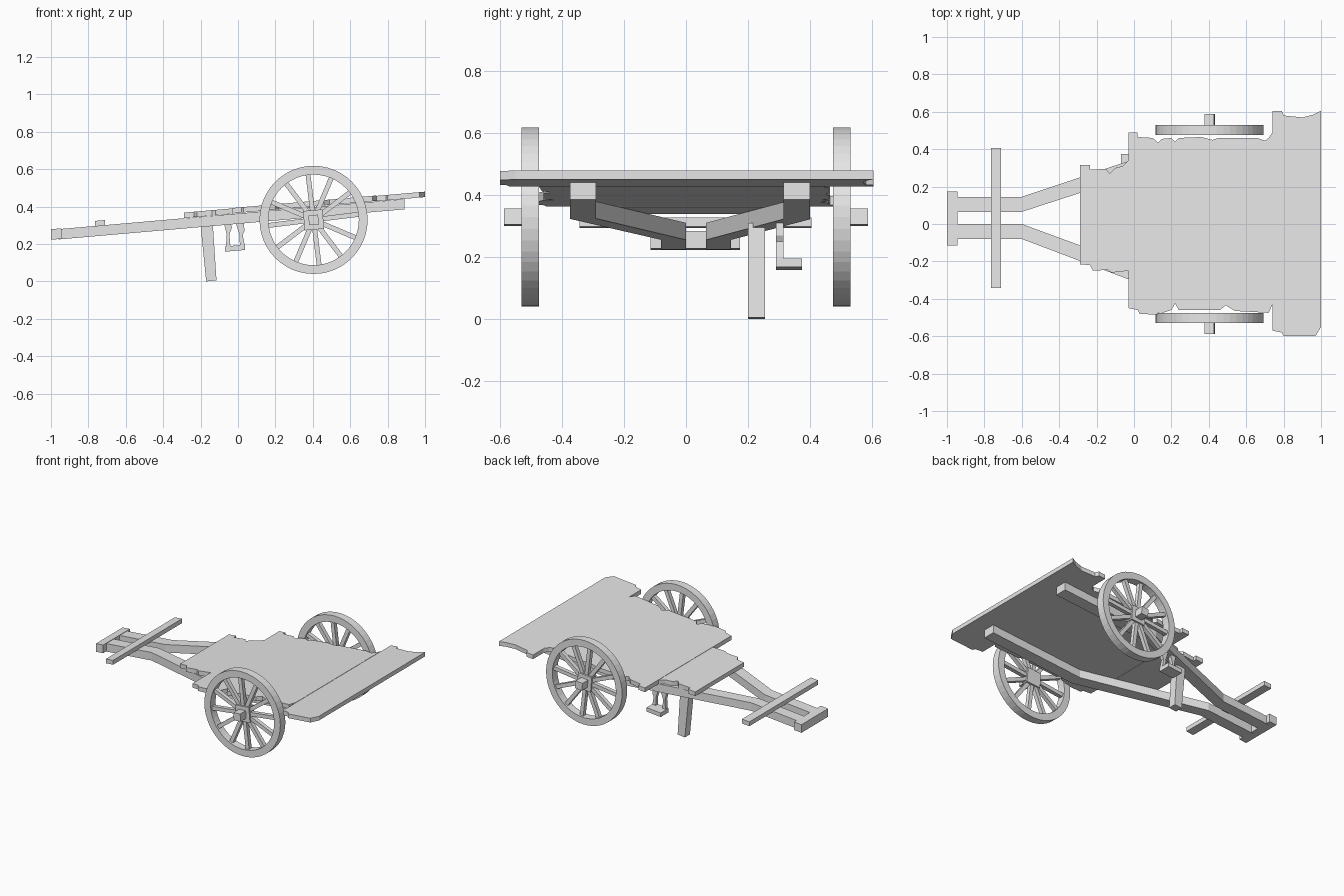
import bpy, bmesh, math
from mathutils import Matrix, Vector

cube = bpy.data.objects.get("Cube")
if cube:
    bpy.data.objects.remove(cube, do_unlink=True)

GREY = (0.8, 0.8, 0.8, 1)
wood = bpy.data.materials.new("weathered grey wood")
wood.use_nodes = True
wood.diffuse_color = GREY
wood.node_tree.nodes["Principled BSDF"].inputs["Base Color"].default_value = GREY

SLOPE = 0.087          # the whole bed and shafts rise towards the rear


def finish(name, bm):
    bmesh.ops.recalc_face_normals(bm, faces=bm.faces)
    mesh = bpy.data.meshes.new(name)
    bm.to_mesh(mesh)
    bm.free()
    mesh.materials.append(wood)
    obj = bpy.data.objects.new(name, mesh)
    bpy.context.collection.objects.link(obj)
    return obj


def prism(name, outline, low, high, place):
    """Extrude a flat outline between two levels; place maps (u, v, level) to space."""
    bm = bmesh.new()
    rings = [[bm.verts.new(place(u, v, w)) for u, v in outline] for w in (low, high)]
    bm.faces.new(rings[0])
    bm.faces.new(rings[1])
    n = len(outline)
    for i in range(n):
        j = (i + 1) % n
        bm.faces.new((rings[0][i], rings[0][j], rings[1][j], rings[1][i]))
    return finish(name, bm)


def sloped(x, y, z):
    return Vector((x, y, z + SLOPE * x))


def sideways(x, z, y):
    return Vector((x, y, z))


def rect(x0, x1, y0, y1):
    return [(x0, y0), (x1, y0), (x1, y1), (x0, y1)]


# Deck: three widths of planking with ragged side edges
front_edge = [(-.29, -.215), (-.235, -.22), (-.22, -.25), (-.14, -.245), (-.12, -.26),
              (-.03, -.25), (-.03, .34), (-.06, .31), (-.1, .3), (-.13, .27),
              (-.15, .295), (-.235, .29), (-.235, .315), (-.29, .315)]
middle_edge = [(-.03, -.45), (.02, -.46), (.03, -.48), (.12, -.485), (.2, -.46), (.22, -.425),
               (.24, -.46), (.46, -.46), (.49, -.435), (.54, -.465), (.72, -.475), (.74, -.43),
               (.74, .49), (.72, .46), (.7, .445), (.66, .46), (.45, .46), (.42, .45),
               (.36, .465), (.24, .46), (.22, .44), (.2, .46), (.15, .455), (.13, .435),
               (.1, .46), (.02, .465), (.02, .49), (-.03, .49)]
rear_edge = [(.74, -.57), (.79, -.58), (.8, -.6), (.97, -.6), (1, -.55), (1, .605),
             (.96, .585), (.9, .57), (.8, .58), (.79, .605), (.74, .605)]
prism("deck_front", front_edge, .364, .393, sloped)
prism("deck_middle", middle_edge, .366, .395, sloped)
prism("deck_rear", rear_edge, .364, .393, sloped)

# Shafts: narrow at the pull end, splayed to run beneath the deck
left_shaft = [(-.96, .065), (-.6, .065), (.17, .315), (.89, .315),
              (.89, .4), (.16, .4), (-.6, .145), (-.96, .145)]
right_shaft = [(-.96, 0), (-.6, 0), (.19, -.29), (.89, -.29),
               (.89, -.375), (.18, -.375), (-.6, -.08), (-.96, -.08)]
prism("left_shaft", left_shaft, .308, .363, sloped)
prism("right_shaft", right_shaft, .308, .363, sloped)

# Cross bars at the pull end
prism("end_bar", rect(-1, -.945, -.115, .175), .31, .366, sloped)
prism("yoke_bar", rect(-.765, -.71, -.343, .405), .36, .39, sloped)

# Prop leg
prism("prop_leg", [(-.2, .3), (-.135, .31), (-.115, .006), (-.17, 0)], .2, .255, sideways)

# Hanging step: two shaped arms and a foot board
left_arm = [(-.075, .31), (-.045, .315), (-.032, .29), (-.046, .25), (-.04, .18), (-.065, .18), (-.06, .25)]
right_arm = [(-.012, .315), (.03, .32), (.035, .27), (.025, .25), (.036, .19), (.01, .19), (.008, .25), (-.005, .29)]
prism("step_left_arm", left_arm, .29, .315, sideways)
prism("step_right_arm", right_arm, .29, .315, sideways)
prism("step_board", rect(-.07, .037, .29, .375), .165, .193, sloped)

# Wheels: rim, twelve spokes and square hub, plus an axle stub outside
HUB = Vector((.404, 0, .329))
SIDES, SPOKES = 48, 12


def wheel(name, y):
    bm = bmesh.new()
    half = .0275
    section = [(.242, -half), (.289, -half), (.289, half), (.242, half)]
    rings = []
    for i in range(SIDES):
        a = math.tau * i / SIDES
        rings.append([bm.verts.new((r * math.cos(a), d, r * math.sin(a))) for r, d in section])
    for i, ring in enumerate(rings):
        after = rings[(i + 1) % SIDES]
        for k in range(4):
            m = (k + 1) % 4
            bm.faces.new((ring[k], ring[m], after[m], after[k]))
    for i in range(SPOKES):
        turn = Matrix.Rotation(-math.radians(7 + i * 360 / SPOKES), 4, 'Y')
        size = Matrix.Diagonal((.225, .028, .026, 1))
        bmesh.ops.create_cube(bm, size=1, matrix=turn @ Matrix.Translation((.135, 0, 0)) @ size)
    tilt = Matrix.Rotation(-math.atan(SLOPE), 4, 'Y')
    bmesh.ops.create_cube(bm, size=1, matrix=tilt @ Matrix.Diagonal((.104, .05, .104, 1)))
    obj = finish(name, bm)
    obj.location = HUB + Vector((0, y, 0))


def axle_stub(name, y):
    bm = bmesh.new()
    tilt = Matrix.Rotation(-math.atan(SLOPE), 4, 'Y')
    bmesh.ops.create_cube(bm, size=1, matrix=tilt @ Matrix.Diagonal((.052, .09, .052, 1)))
    obj = finish(name, bm)
    obj.location = HUB + Vector((0, y, 0))


for side, sign in (("left", 1), ("right", -1)):
    wheel(side + "_wheel", sign * .5025)
    axle_stub(side + "_axle_stub", sign * .543)
